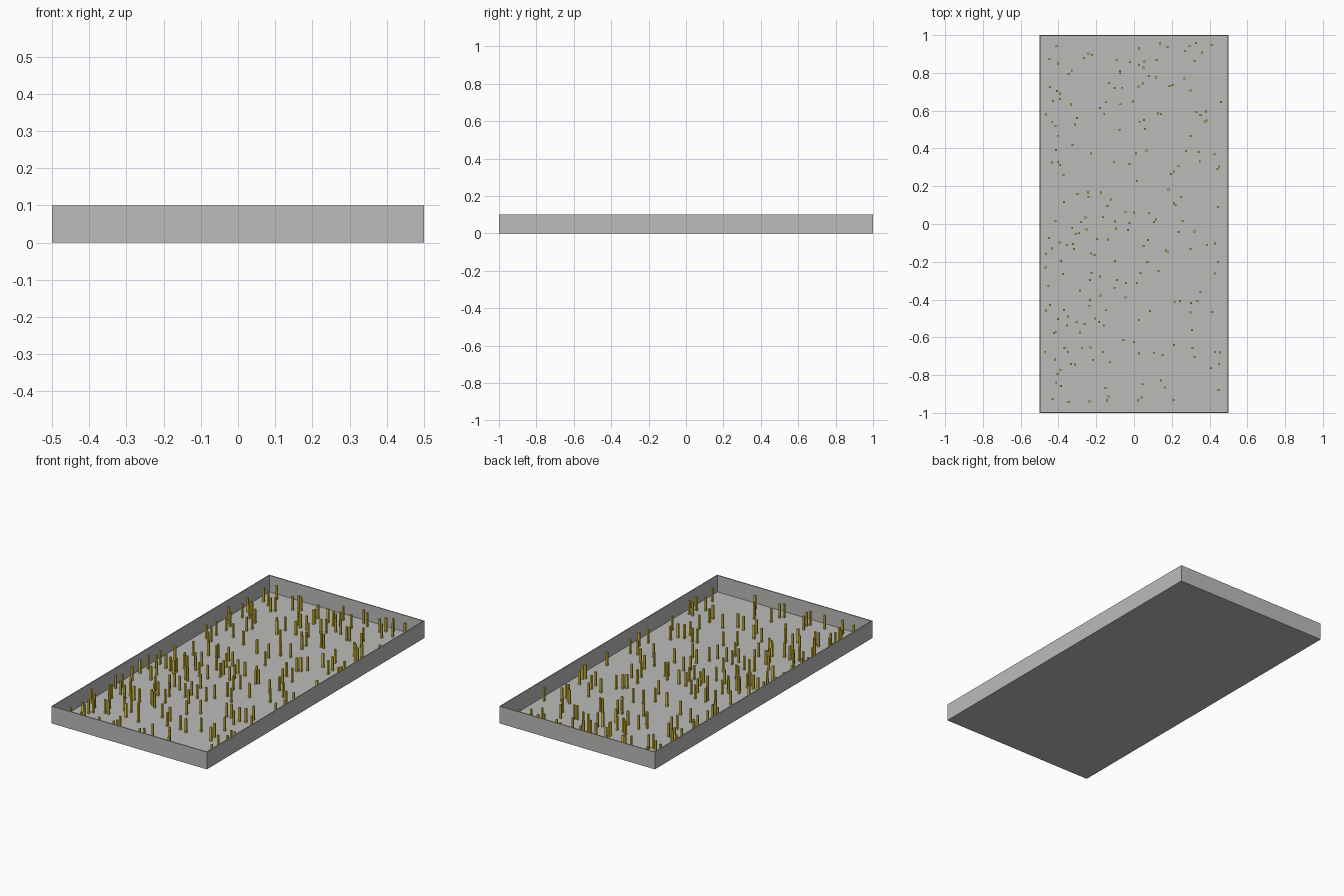
import bpy, bmesh, random
from mathutils import Matrix, Vector

cube = bpy.data.objects.get("Cube")
if cube:
    bpy.data.objects.remove(cube, do_unlink=True)

WIDTH, LENGTH, HEIGHT = 1.0, 2.0, 0.1
WALL, FLOOR = 0.006, 0.004
ROD_COUNT, ROD_WIDTH, ROD_TOP = 225, 0.01, 0.085


def make_material(name, color):
    mat = bpy.data.materials.new(name)
    mat.use_nodes = True
    mat.diffuse_color = (*color, 1)
    mat.node_tree.nodes["Principled BSDF"].inputs["Base Color"].default_value = (*color, 1)
    return mat


def make_object(name, bm, mat):
    mesh = bpy.data.meshes.new(name)
    bm.to_mesh(mesh)
    bm.free()
    mesh.materials.append(mat)
    obj = bpy.data.objects.new(name, mesh)
    bpy.context.collection.objects.link(obj)


def add_box(bm, x, y, size):
    """Add a box standing on z = 0."""
    bmesh.ops.create_cube(bm, size=1, matrix=Matrix.Translation((x, y, size[2] / 2))
                          @ Matrix.Diagonal((*size, 1)))


grey = make_material("grey", (0.5, 0.5, 0.49))
gold = make_material("gold", (0.8, 0.6, 0.04))

# Open tray: a box whose top is inset to the wall thickness and sunk to the floor
bm = bmesh.new()
add_box(bm, 0, 0, (WIDTH, LENGTH, HEIGHT))
bm.normal_update()
top = max(bm.faces, key=lambda f: f.calc_center_median().z)
bmesh.ops.inset_region(bm, faces=[top], thickness=WALL, use_even_offset=True)
sunk = bmesh.ops.extrude_discrete_faces(bm, faces=[top])["faces"][0]
bmesh.ops.translate(bm, verts=sunk.verts, vec=Vector((0, 0, FLOOR - HEIGHT)))
bmesh.ops.recalc_face_normals(bm, faces=bm.faces)
make_object("tray", bm, grey)

# Thin square rods scattered upright over the floor
rng = random.Random(7)
bm = bmesh.new()
for _ in range(ROD_COUNT):
    add_box(bm, rng.uniform(-0.47, 0.47), rng.uniform(-0.97, 0.97),
            (ROD_WIDTH, ROD_WIDTH, ROD_TOP))
make_object("rods", bm, gold)
